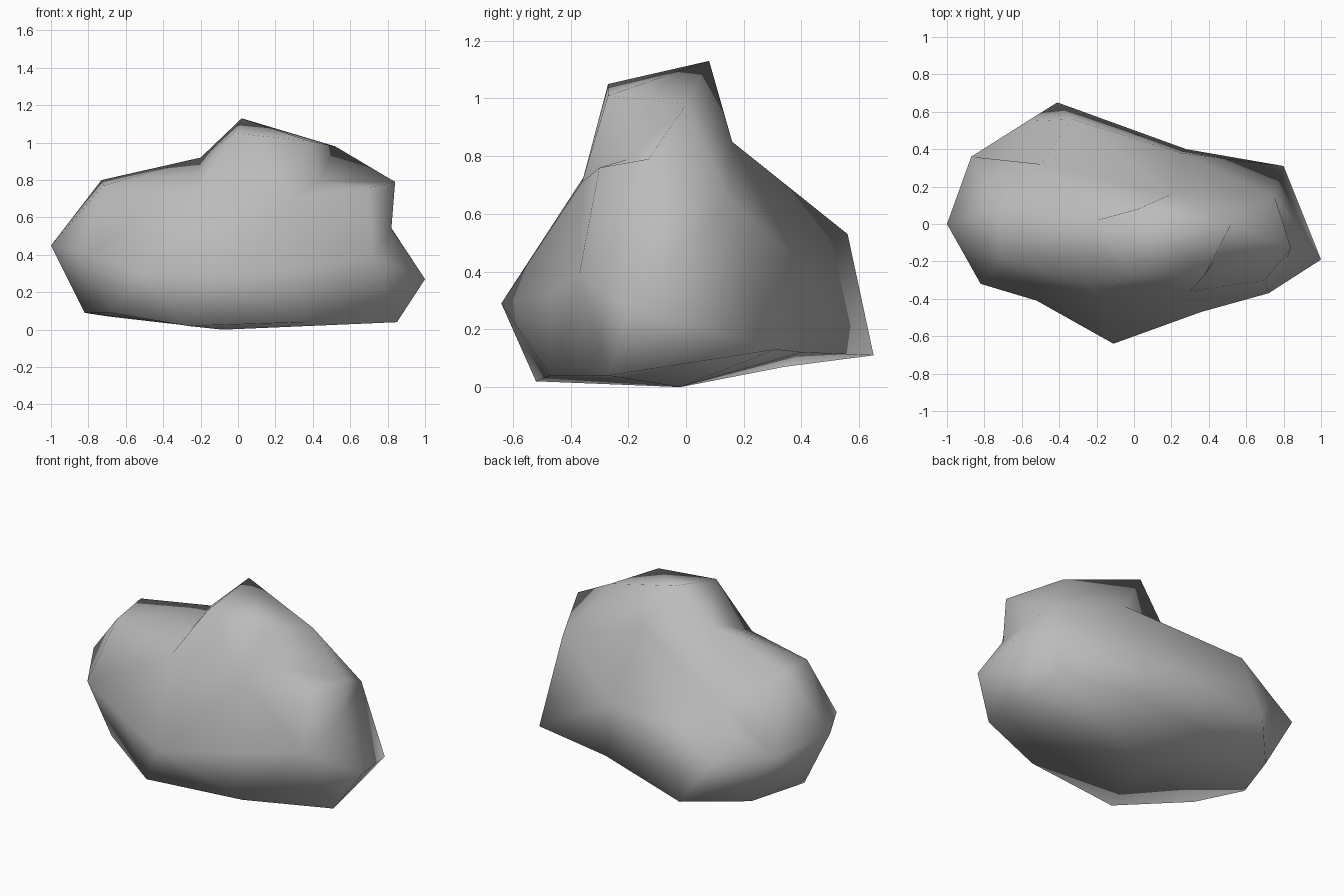
import bpy
import bmesh
from mathutils import Vector

# Remove the default cube only
default_cube = bpy.data.objects.get("Cube")
if default_cube:
    bpy.data.objects.remove(default_cube, do_unlink=True)


def make_material(name, colour):
    """Plain single-colour material."""
    material = bpy.data.materials.new(name)
    material.use_nodes = True
    material.diffuse_color = colour
    shader = next(n for n in material.node_tree.nodes if n.type == "BSDF_PRINCIPLED")
    shader.inputs["Base Color"].default_value = colour
    shader.inputs["Roughness"].default_value = 0.9
    return material


def wrap_points(name, corners, centre, stretch):
    """Skin corners seen from a centre: hull their directions, then
    move each one back out, so hollows between the corners are kept."""
    bm = bmesh.new()
    targets = {}
    for corner in corners:
        position = Vector(corner)
        offset = position - centre
        direction = Vector(a / b for a, b in zip(offset, stretch)).normalized()
        targets[bm.verts.new(direction)] = position
    bmesh.ops.convex_hull(bm, input=list(bm.verts))
    for vert, position in targets.items():
        vert.co = position
    bmesh.ops.recalc_face_normals(bm, faces=list(bm.faces))
    for face in bm.faces:
        face.smooth = True
    mesh = bpy.data.meshes.new(name)
    bm.to_mesh(mesh)
    bm.free()
    obj = bpy.data.objects.new(name, mesh)
    bpy.context.scene.collection.objects.link(obj)
    return obj


# Underside and foot of the boulder
foot = [
    (-.08, -.02, 0), (-.82, 0, .09), (-.68, -.28, .09), (-.27, -.52, .02),
    (.36, -.47, .04), (.85, -.27, .04), (.8, .31, .13), (.28, .4, .12),
    (-.41, .65, .11), (-.69, .34, .07),
]

# Widest band
waist = [
    (-1, 0, .45), (-.82, -.32, .41), (-.52, -.41, .3), (-.11, -.64, .29),
    (.36, -.47, .33), (.72, -.37, .39), (1, -.19, .27), (.82, -.18, .54),
    (.25, .38, .45), (-.33, .56, .53), (-.57, .55, .36), (-.87, .36, .4),
]

# Upper shoulders around the peak
shoulder = [
    (-.72, -.17, .77), (-.73, .08, .8), (-.5, .32, .6), (-.22, -.34, .75),
    (-.21, -.17, .84), (-.2, .02, .92), (.3, -.36, .71), (.7, -.3, .76),
    (.84, -.13, .79), (.75, .15, .65), (.2, .16, .85),
]

# Hollows behind the left lobe and beside the ridge
hollows = [(-.55, .31, .44), (.43, -.2, .79)]

# Ridge on top
peak = [(.02, .08, 1.13), (-.02, -.27, 1.05), (.38, -.27, 1.01), (.52, 0, .98)]

boulder = wrap_points(
    "boulder", foot + waist + shoulder + hollows + peak,
    centre=Vector((0, 0, .45)), stretch=(1, .6, .6),
)
boulder.data.materials.append(make_material("stone grey", (.5, .5, .5, 1)))
